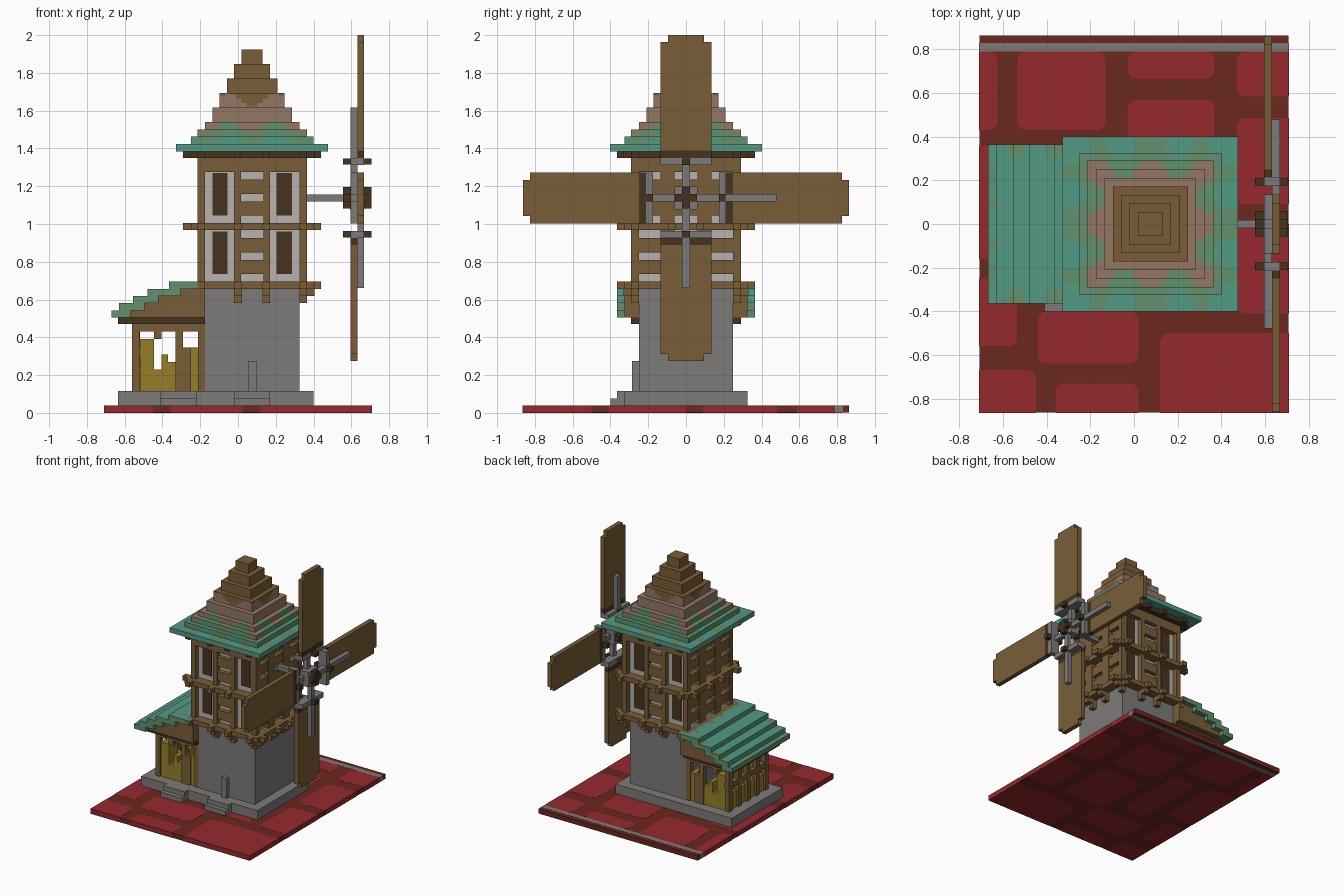
import bpy, bmesh, math
from mathutils import Matrix, Vector

if "Cube" in bpy.data.objects:
    bpy.data.objects.remove(bpy.data.objects["Cube"])


def material(name, rgb):
    lin = [(c / 255) ** 2.2 for c in rgb] + [1]
    m = bpy.data.materials.new(name)
    m.use_nodes = True
    m.diffuse_color = lin
    m.node_tree.nodes["Principled BSDF"].inputs["Base Color"].default_value = lin
    return m


RED = material("red_paving", (148, 45, 49))
PATH = material("brown_mortar", (106, 43, 35))
STONE = material("grey_stone", (124, 122, 121))
LIGHT = material("light_plaster", (180, 177, 174))
WOOD = material("wood", (120, 94, 58))
DARK = material("dark_wood", (72, 54, 36))
HAY = material("yellow_hay", (148, 126, 45))
TEAL = material("teal_copper", (83, 152, 130))
GREEN = material("green_copper", (98, 142, 108))
PINK = material("pink_copper", (146, 119, 100))

CX = 0.075                                   # tower axis
TOWER = Matrix.Translation((CX, 0, 0))
TURNS = [TOWER @ Matrix.Rotation(k * math.pi / 2, 4, "Z") for k in range(4)]
FRONT, EAST, BACK, WEST = TURNS


def box(bm, xs, ys, zs, m=Matrix()):
    lo, hi = (Vector(v) for v in zip(xs, ys, zs))
    mat = m @ Matrix.Translation((lo + hi) / 2) @ Matrix.Diagonal(hi - lo).to_4x4()
    return bmesh.ops.create_cube(bm, size=1, matrix=mat)["verts"]


def finish(bm, name, *mats):
    me = bpy.data.meshes.new(name)
    bm.to_mesh(me)
    bm.free()
    for m in mats:
        me.materials.append(m)
    ob = bpy.data.objects.new(name, me)
    bpy.context.collection.objects.link(ob)
    return ob


def part(name, mat, boxes):
    bm = bmesh.new()
    for b in boxes:
        box(bm, *b)
    return finish(bm, name, mat)


def sym(r):
    return (-r, r)


def both(a, b):
    return [(a, b), (-b, -a)]


# Ground plate with paving stones and a kerb strip
part("ground_mortar", PATH, [(sym(.709), sym(.864), (.001, .039))])
part("ground_kerb", STONE, [(sym(.71), (.79, .83), (0, .04))])
stones = [(-.71, -.625, .43, .79), (-.535, -.13, .43, .79), (-.03, .37, .665, .79),
          (.47, .71, .585, .79), (-.03, .37, .18, .57), (.47, .71, .09, .485),
          (.47, .71, -.41, 0), (-.71, -.45, -.16, .36), (-.35, -.13, -.3, .33),
          (-.03, .37, -.4, .08), (-.71, -.535, -.56, -.25), (-.44, .02, -.64, -.4),
          (-.71, -.45, -.865, -.67), (-.36, .02, -.865, -.73), (.12, .71, -.865, -.5)]
bm = bmesh.new()
for x0, x1, y0, y1 in stones:
    vs = box(bm, (x0, x1), (y0, y1), (0, .04))
    edges = {e for v in vs for e in v.link_edges
             if abs(e.verts[0].co.z - e.verts[1].co.z) > .01
             and abs(v.co.x) < .7 and abs(v.co.y) < .86}
    if edges:
        bmesh.ops.bevel(bm, geom=list(edges), offset=.04, segments=3, profile=.5,
                        affect="EDGES")
finish(bm, "paving_stones", RED)

# Stone foundation, steps and lower tower
steps = [(xs, ys, (.04, top)) for xs in ((-.41, -.22), (-.02, .17))
         for ys, top in (((-.365, -.325), .115), ((-.4, -.365), .077))]
part("foundation", STONE, [((-.635, .4), sym(.325), (.04, .115))] + steps)
part("stone_tower", STONE, [((-.175, .325), sym(.25), (.115, .66))])
part("stone_pillar", STONE, [((.053, .097), (-.285, -.25), (.115, .275))])

# Upper tower: plaster core, dark windows and a timber frame on each side
part("plaster_core", LIGHT, [((CX - .25, CX + .25), sym(.25), (.66, 1.38))])
floors = (.695, 1.005)
part("windows", DARK, [(u, (-.256, -.25), (z + .04, z + .265), m)
                       for u in both(.13, .21) for z in floors for m in (FRONT, BACK)])
frame = []
for m in TURNS:
    front = m in (FRONT, BACK)
    for u in both(.25, .29) + both(.06, .095 if front else .135):
        frame.append((u, (-.29, -.25), (.66, 1.38), m))
    frame.append((sym(.29), (-.29, -.25), (1.275, 1.38), m))
    for u in [sym(.06)] + ([] if front else both(.135, .25)):
        for z in floors:
            frame += [(u, (-.285, -.25), (z + a, z + a + .075), m) for a in (.04, .155)]
part("timber_frame", WOOD, frame)

# Floor beams with projecting joists and stepped corbels
joists = both(.055, .095) + both(.25, .29)
beams = []
for m in TURNS:
    for z in (.657, .967):
        beams.append((sym(.325), (-.325, -.25), (z, z + .038), m))
        beams += [(u, (-.365, -.25), (z, z + .038), m) for u in joists]
    if m is not WEST:
        for u in joists:
            beams += [(u, (-.33, -.25), (.62, .657), m), (u, (-.29, -.25), (.582, .62), m)]
part("floor_beams", WOOD, beams)
part("eave_beams", DARK, [(sym(.33), sym(.33), (1.35, 1.386), TOWER)] +
     [(u, (-.365, -.3), (1.35, 1.386), m) for m in TURNS for u in joists])


# Stepped roof, weathering from copper to wood by height
def tower_rule(c):
    u = min(abs(c.x - CX), abs(c.y))
    h = c.z + .035 * math.cos(u * math.tau / .25)
    return sum(h > limit for limit in (1.44, 1.515, 1.655))


def annex_rule(c):
    edge = max(abs(c.y) - .32, -.64 - c.x)
    return int(edge + .04 * math.cos(c.y * 40) * math.cos(c.x * 35) > .015)


def painted(name, boxes, rule):
    bm = bmesh.new()
    for b in boxes:
        box(bm, *b)
    bmesh.ops.subdivide_edges(bm, edges=bm.edges[:], cuts=11, use_grid_fill=True)
    for f in bm.faces:
        f.material_index = rule(f.calc_center_median())
    return finish(bm, name, TEAL, GREEN, PINK, WOOD)


tiers, z = [], 1.385
for i, half in enumerate((.402, .325, .29, .25, .21, .172, .134, .095, .056)):
    top = z + (.0385 if i < 4 else .077)
    tiers.append((sym(half), sym(half), (z, top), TOWER))
    z = top
painted("tower_roof", tiers, tower_rule)

# Annex roof: stepped slabs over stepped timber gables
slabs, gables = [], []
edges = (-.67, -.63, -.555, -.48, -.365)
for i, x in enumerate(edges):
    z = .505 + .038 * i
    end = edges[i + 1] + .06 if i < 4 else -.175
    slabs.append(((x, end), sym(.365), (z, z + .038)))
    if i < 4:
        gables.append(((end - .02, -.175), sym(.325), (z, z + .038)))
painted("annex_roof", slabs, annex_rule)
part("annex_gables", WOOD, gables)
part("annex_eave_beam", DARK, [((-.635, -.175), sym(.29), (.47, .505))])

# Annex timber frame, open between the posts
annex = [((-.56, -.175), y, (.43, .47)) for y in both(.21, .25)]
for x in (-.56, -.33, -.213):
    annex += [((x, x + .038), y, (.115, .43)) for y in both(.21, .25)]
annex += [((-.485 + .04, -.405), y, (.39, .43)) for y in both(.21, .25)]
annex += [((-.33, -.25), y, (.115, .345)) for y in both(.22, .25)]
annex += [((-.56, -.52), (y - .02, y + .02), (.115, .43)) for y in (-.115, 0, .115)]
annex += [((-.56, -.52), sym(.25), zs) for zs in ((.43, .47), (.3, .34))]
part("annex_frame", WOOD, annex)

# Hay stacks inside the annex
hay = []
for y in both(.13, .24):
    hay += [((-.52, -.445), y, (.115, .39)), ((-.445, -.405), y, (.115, .23)),
            ((-.405, -.37), y, (.115, .31)), ((-.37, -.33), y, (.115, .27)),
            ((-.25, -.213), y, (.115, .345))]
hay += [((-.545, -.45), (y - .035, y + .035), (.115, .25)) for y in (-.17, -.06, .06, .17)]
part("hay_stacks", HAY, hay)

# Sails: four vanes, with each rod on the opposite layer to its vane
HUB = Matrix.Translation((0, 0, 1.138))
layers = ((.632, .668), (.595, .632))
vanes, rods, roots, clamps, knobs = [], [], [], [], []
for k in range(4):
    m = HUB @ Matrix.Rotation(-k * math.pi / 2, 4, "X")
    vane, rod = layers if k in (0, 3) else layers[::-1]
    vanes += [(vane, sym(.135), (.25, .825), m), (vane, sym(.095), (.825, .862), m)]
    rods.append((rod, sym(.02), (.05, .478), m))
    roots.append((vane, sym(.135), (.212, .25), m))
    clamps.append(((.595, .668), sym(.135), (.174, .212), m))
    knobs.append(((.555, .706), sym(.02), (.176, .21), m))
part("sail_vanes", WOOD, vanes)
part("sail_rods", STONE, rods + [((.36, .6), sym(.018), sym(.018), HUB)])
part("sail_roots", DARK, roots)
part("sail_clamps", STONE, clamps + [((.594, .669), sym(.06), sym(.06), HUB)])
part("sail_knobs", DARK, knobs + [((.555, .706), a, b, HUB) for a, b in
                                  ((sym(.057), sym(.02)), (sym(.02), sym(.057)))])
